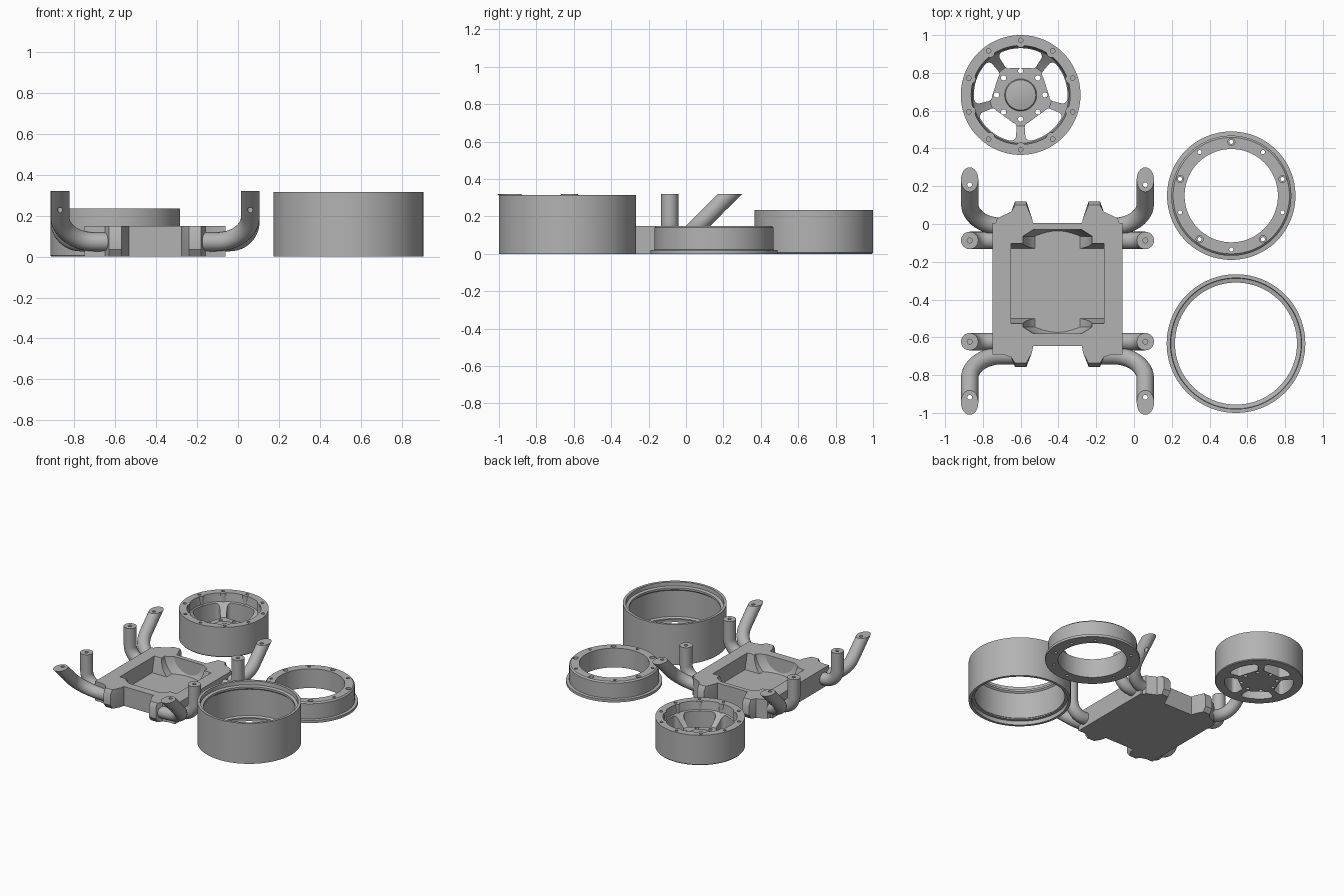
import bpy, bmesh
from math import sin, cos, pi, radians
from mathutils import Vector, Matrix

cube = bpy.data.objects.get("Cube")
if cube:
    bpy.data.objects.remove(cube)

grey = bpy.data.materials.new("plain grey")
grey.use_nodes = True
colour = (0.45, 0.45, 0.45, 1)
grey.diffuse_color = colour
grey.node_tree.nodes["Principled BSDF"].inputs["Base Color"].default_value = colour


def finish(name, bm):
    bmesh.ops.remove_doubles(bm, verts=bm.verts, dist=1e-5)
    bmesh.ops.recalc_face_normals(bm, faces=bm.faces)
    mesh = bpy.data.meshes.new(name)
    bm.to_mesh(mesh)
    bm.free()
    mesh.materials.append(grey)
    ob = bpy.data.objects.new(name, mesh)
    bpy.context.collection.objects.link(ob)
    return ob


def loft(name, rings, closed=False):
    """Skin a row of equal rings, capping the ends unless it closes on itself."""
    bm = bmesh.new()
    rows = [[bm.verts.new(p) for p in ring] for ring in rings]
    n = len(rows[0])
    pairs = list(zip(rows, rows[1:])) + ([(rows[-1], rows[0])] if closed else [])
    for a, b in pairs:
        for i in range(n):
            j = (i + 1) % n
            bm.faces.new((a[i], a[j], b[j], b[i]))
    if not closed:
        bm.faces.new(rows[0])
        bm.faces.new(rows[-1])
    return finish(name, bm)


def circle(x, y, z, r, n=96):
    return [(x + r * cos(2 * pi * i / n), y + r * sin(2 * pi * i / n), z) for i in range(n)]


def lathe(name, centre, profile, closed=True, n=96):
    return loft(name, [circle(*centre, z, r, n) for r, z in profile], closed)


def prism(name, outline, z0, z1):
    return loft(name, [[(x, y, z) for x, y in outline] for z in (z0, z1)])


def peg(x, y, z0, z1, r, n=16):
    return lathe("peg", (x, y), [(r, z0), (r, z1)], False, n)


def combine(target, tools, operation="DIFFERENCE"):
    for tool in tools:
        mod = target.modifiers.new("join", "BOOLEAN")
        mod.operation, mod.object, mod.solver = operation, tool, "EXACT"
        bpy.context.view_layer.objects.active = target
        bpy.ops.object.modifier_apply(modifier=mod.name)
        bpy.data.objects.remove(tool)


def smooth(ob):
    bpy.ops.object.select_all(action="DESELECT")
    ob.select_set(True)
    bpy.context.view_layer.objects.active = ob
    bpy.ops.object.shade_smooth_by_angle(angle=radians(30))


def around(centre, r, count, start=90):
    for i in range(count):
        a = radians(start) + 2 * pi * i / count
        yield centre[0] + r * cos(a), centre[1] + r * sin(a), a


# Spoked wheel: dished body, screw bosses, five windows, bolt holes
hub = (-0.6, 0.683)
wheel = lathe("spoked_wheel", hub, [
    (0.0001, 0), (0.312, 0), (0.317, 0.006), (0.317, 0.235), (0.262, 0.235), (0.255, 0.17),
    (0.215, 0.125), (0.165, 0.085), (0.085, 0.085), (0.08, 0.1), (0.04, 0.108), (0.0001, 0.11)],
    False)
combine(wheel, [peg(x, y, 0.12, 0.2349, 0.026) for x, y, a in around(hub, 0.277, 10)], "UNION")
for _, _, a in around(hub, 1, 5):
    outline = []
    corners = [(0.178, -0.36, pi), (0.222, -0.4, -pi / 2), (0.222, 0.4, 0), (0.178, 0.36, pi / 2)]
    for r, da, turn in corners:
        c = Vector((hub[0] + r * cos(a + da), hub[1] + r * sin(a + da)))
        for k in range(7):
            t = a + da + turn + k * pi / 12
            outline.append(c + 0.026 * Vector((cos(t), sin(t))))
        if r > 0.2 and da < 0:
            for k in range(-3, 4):
                t = a + k * 0.1
                outline.append(Vector(hub) + 0.248 * Vector((cos(t), sin(t))))
    combine(wheel, [prism("window", outline, -0.1, 0.3)])
combine(wheel, [peg(x, y, 0.15, 0.3, 0.012) for x, y, a in around(hub, 0.289, 10)])
combine(wheel, [peg(x, y, -0.1, 0.3, 0.014) for x, y, a in around(hub, 0.128, 8)])
smooth(wheel)

# Clamp ring with a foot flange, alternating large and small screw holes
mid = (0.515, 0.15)
clamp = lathe("clamp_ring", mid, [
    (0.247, 0), (0.34, 0), (0.34, 0.02), (0.318, 0.022), (0.318, 0.14), (0.308, 0.15),
    (0.247, 0.15)])
combine(clamp, [peg(x, y, -0.1, 0.3, 0.011) for x, y, a in around(mid, 0.285, 10)])
combine(clamp, [peg(x, y, 0.12, 0.3, 0.019) for x, y, a in around(mid, 0.285, 5)])
smooth(clamp)

# Tall barrel with a stepped lip at both ends
barrel = lathe("wheel_barrel", (0.54, -0.633), [
    (0.347, 0), (0.367, 0), (0.367, 0.315), (0.347, 0.315), (0.345, 0.285), (0.323, 0.28),
    (0.323, 0.265), (0.335, 0.255), (0.335, 0.05), (0.323, 0.04), (0.323, 0.03), (0.345, 0.03)])
smooth(barrel)

# Mount frame: plate body with front notch
cx, cy, top = -0.405, -0.355, 0.15
half = [(0.345, 0.005), (0.345, -0.69), (0.14, -0.69), (0.135, -0.645)]
outline = [(cx + x, y) for x, y in half] + [(cx - x, y) for x, y in reversed(half)]
frame = prism("mount_frame", outline, 0, top)

# Tapered corner bosses
for sx in (-1, 1):
    for ends in ((-0.05, 0.03, 0.065, 0.12), (-0.6, -0.68, -0.705, -0.757)):
        y0, y1, y2, y3 = ends
        plan = [(0.12, y0), (0.345, y0), (0.32, y1), (0.245, y2), (0.225, y3), (0.165, y3),
                (0.135, y1)]
        rings = []
        for z, shrink in ((0, 0.025), (0.035, 0), (0.115, 0), (top, 0.02)):
            rings.append([(cx + sx * x, y - shrink * (y3 - y0) / abs(y3 - y0) * (y == y3), z)
                          for x, y in plan])
        combine(frame, [loft("boss", rings)], "UNION")

# Sloped battery pocket and a round scoop along it
pocket = []
for z, grow in ((0.03, 0), (0.16, 0.03)):
    y0, y1 = -0.5 - grow, -0.13 + grow
    pocket.append([(cx - 0.245, y0, z), (cx + 0.245, y0, z), (cx + 0.245, y1, z),
                   (cx - 0.245, y1, z)])
scoop = [[(x, y, z) for x, z, _ in circle(cx, 0.17, 0, r, 48)]
         for y, r in ((-0.58, 0.13), (-0.545, 0.185), (-0.065, 0.185), (-0.03, 0.13))]
cutters = [loft("pocket", pocket), loft("scoop", scoop)]
keep_floor = prism("trim", [(cx - 0.3, -0.7), (cx + 0.3, -0.7), (cx + 0.3, 0.1), (cx - 0.3, 0.1)],
                   0.03, 0.5)
combine(cutters[1], [keep_floor], "INTERSECT")
combine(frame, cutters)
smooth(frame)


# Bent tube arms, cut level at the top
def arm(name, sx, y, lean, bend, inner):
    up = Vector((0, lean, 1)).normalized()
    side = Vector((sx, 0, 0))
    across = side.cross(up)
    knee = Vector((cx + sx * (0.465 - bend), y, 0.072))
    path = [(Vector((cx + sx * inner, y, 0.072)), side)]
    for k in range(13):
        t = k * pi / 24
        path.append((knee + side * bend * sin(t) + up * bend * (1 - cos(t)),
                     side * cos(t) + up * sin(t)))
    rings = []
    for p, d in path:
        n = d.cross(across)
        rings.append([p + 0.046 * (across * cos(t) + n * sin(t))
                      for t in (2 * pi * i / 24 for i in range(24))])
    rings.append([v + up * ((0.32 - v.z) / up.z) for v in rings[-1]])
    tube = loft(name, rings)
    x, hole_y = cx + sx * 0.465, y + lean * 0.22
    combine(tube, [peg(x, hole_y, 0.16 if lean else 0.24, 0.4, 0.013)])
    smooth(tube)


for sx, side in ((-1, "right"), (1, "left")):
    for sy, end in ((-1, "front"), (1, "back")):
        arm(f"{end}_{side}_slanted_arm", sx, cy + sy * 0.342, sy, 0.17, 0.22)
        arm(f"{end}_{side}_upright_arm", sx, cy + sy * 0.268, 0, 0.1, 0.32)
